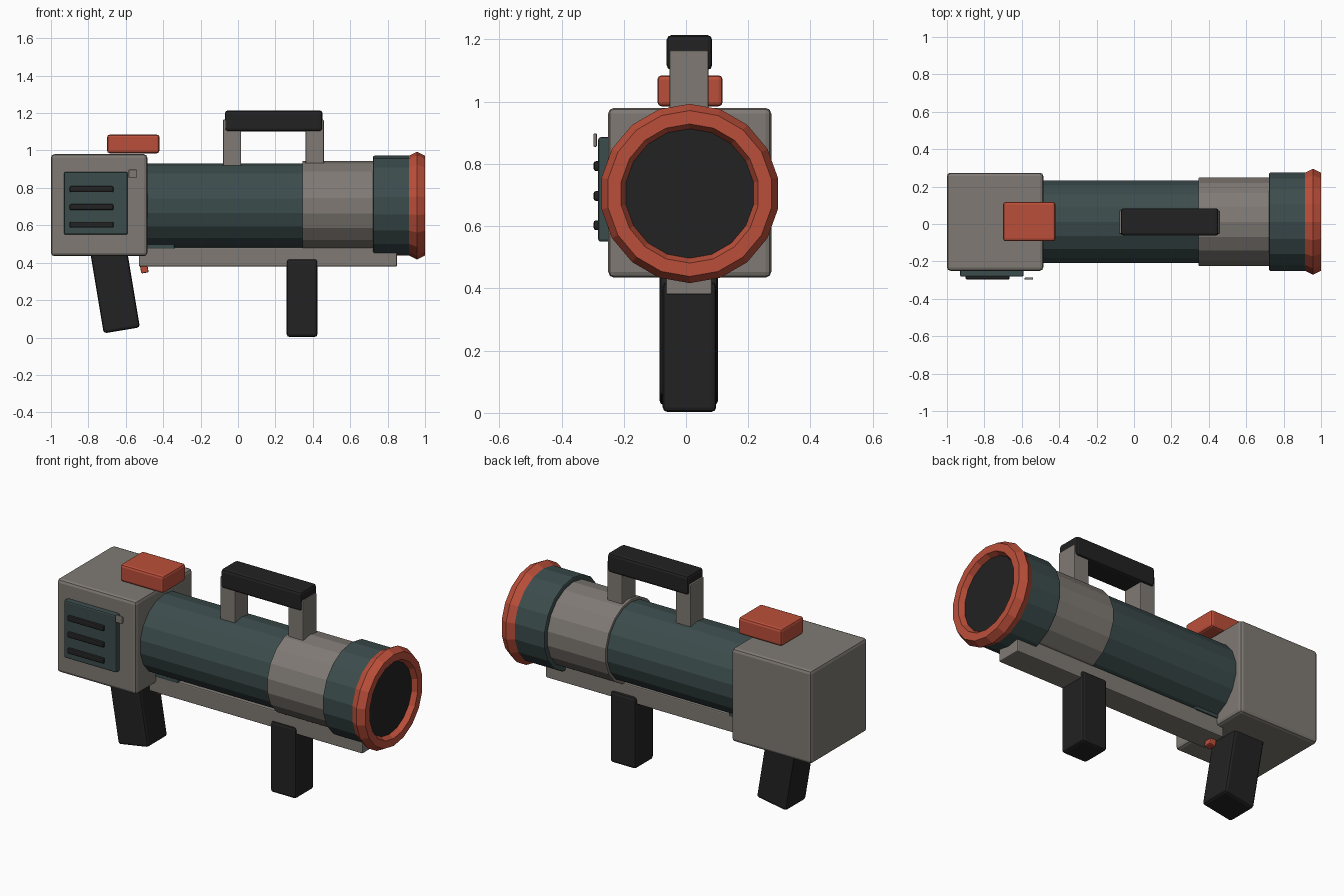
import bpy, bmesh, math
from mathutils import Matrix, Vector

if "Cube" in bpy.data.objects:
    bpy.data.objects.remove(bpy.data.objects["Cube"])

YC, ZC = 0.012, 0.705      # barrel axis
SIDES = 18


def material(name, rgb):
    m = bpy.data.materials.new(name)
    m.diffuse_color = (*rgb, 1)
    m.use_nodes = True
    m.node_tree.nodes["Principled BSDF"].inputs["Base Color"].default_value = m.diffuse_color
    return m


GREY = material("warm_grey", (0.215, 0.195, 0.175))
GREEN = material("dark_teal", (0.045, 0.072, 0.073))
RED = material("brick_red", (0.50, 0.078, 0.042))
BLACK = material("soft_black", (0.016, 0.016, 0.016))


def finish(bm, name, mat, bevel=0.0, segments=2):
    bmesh.ops.recalc_face_normals(bm, faces=bm.faces)
    mesh = bpy.data.meshes.new(name)
    bm.to_mesh(mesh)
    bm.free()
    mesh.materials.append(mat)
    obj = bpy.data.objects.new(name, mesh)
    bpy.context.collection.objects.link(obj)
    if bevel:
        mod = obj.modifiers.new("rounded_edges", "BEVEL")
        mod.width, mod.segments = bevel, segments
        mod.limit_method = "ANGLE"
        mod.angle_limit = math.radians(40)
    return obj


def box(name, mat, x, y, z, bevel=0.01, tilt=0.0):
    """Rounded box from (min, max) ranges, tilted about y."""
    lo, hi = Vector((x[0], y[0], z[0])), Vector((x[1], y[1], z[1]))
    bm = bmesh.new()
    bmesh.ops.create_cube(bm, size=1)
    bmesh.ops.scale(bm, vec=hi - lo, verts=bm.verts)
    bmesh.ops.transform(bm, matrix=Matrix.Translation((lo + hi) / 2)
                        @ Matrix.Rotation(math.radians(tilt), 4, "Y"), verts=bm.verts)
    return finish(bm, name, mat, bevel)


def lathe(name, mat, profile, closed=False, bevel=0.0):
    """Turn (x, radius) points about the barrel axis; closed makes a ring."""
    bm = bmesh.new()
    rings = []
    for x, r in profile:
        rings.append([bm.verts.new((x, YC + r * math.sin(2 * math.pi * i / SIDES),
                                    ZC + r * math.cos(2 * math.pi * i / SIDES)))
                      for i in range(SIDES)])
    pairs = list(zip(rings, rings[1:]))
    if closed:
        pairs.append((rings[-1], rings[0]))
    else:
        bm.faces.new(rings[0])
        bm.faces.new(rings[-1])
    for a, b in pairs:
        for i in range(SIDES):
            j = (i + 1) % SIDES
            bm.faces.new((a[i], a[j], b[j], b[i]))
    return finish(bm, name, mat, bevel)


# Barrel
lathe("main_tube", GREEN, [(-0.52, 0.225), (0.36, 0.225)])
lathe("grey_sleeve", GREY, [(0.345, 0.24), (0.74, 0.24)], bevel=0.004)
lathe("muzzle_collar", GREEN, [(0.722, 0.267), (0.93, 0.267)], bevel=0.008)
lathe("muzzle_ring", RED,
      [(0.957 + 0.043 * 1.15 * math.sin(k * math.pi / 3),
        0.245 + 0.043 * math.cos(k * math.pi / 3)) for k in range(6)], closed=True)
lathe("muzzle_disc", BLACK, [(0.85, 0.208), (0.97, 0.208)])

# Rear housing and its side panel
box("rear_housing", GREY, (-1.0, -0.485), (-0.25, 0.274), (0.435, 0.98), 0.018)
box("side_panel", GREEN, (-0.93, -0.59), (-0.282, -0.24), (0.55, 0.886), 0.008)
for i, z in enumerate((0.603, 0.697, 0.793)):
    box(f"vent_slat_{i + 1}", BLACK, (-0.90, -0.665), (-0.297, -0.275),
        (z - 0.016, z + 0.016), 0.008)
box("small_button", GREY, (-0.585, -0.54), (-0.298, -0.286), (0.855, 0.898), 0.004)
box("top_sight", RED, (-0.70, -0.42), (-0.092, 0.118), (0.985, 1.085), 0.014)

# Carry handle
for label, x in (("rear", -0.08), ("front", 0.362)):
    box(f"handle_post_{label}", GREY, (x, x + 0.097), (-0.053, 0.072), (0.90, 1.165), 0.005)
box("handle_bar", BLACK, (-0.07, 0.452), (-0.062, 0.084), (1.102, 1.214), 0.015)

# Lower rail, trigger and grips
box("lower_rail", GREY, (-0.53, 0.85), (-0.065, 0.083), (0.38, 0.482), 0.006)
box("rail_pad", GREEN, (-0.50, -0.34), (-0.07, 0.09), (0.475, 0.51), 0.004)
box("trigger", RED, (-0.522, -0.482), (-0.012, 0.036), (0.345, 0.40), 0.006, -10)
box("front_grip", BLACK, (0.26, 0.425), (-0.075, 0.097), (0.003, 0.42), 0.015)
box("rear_grip", BLACK, (-0.76, -0.564), (-0.085, 0.103), (0.035, 0.53), 0.015, -9.5)
